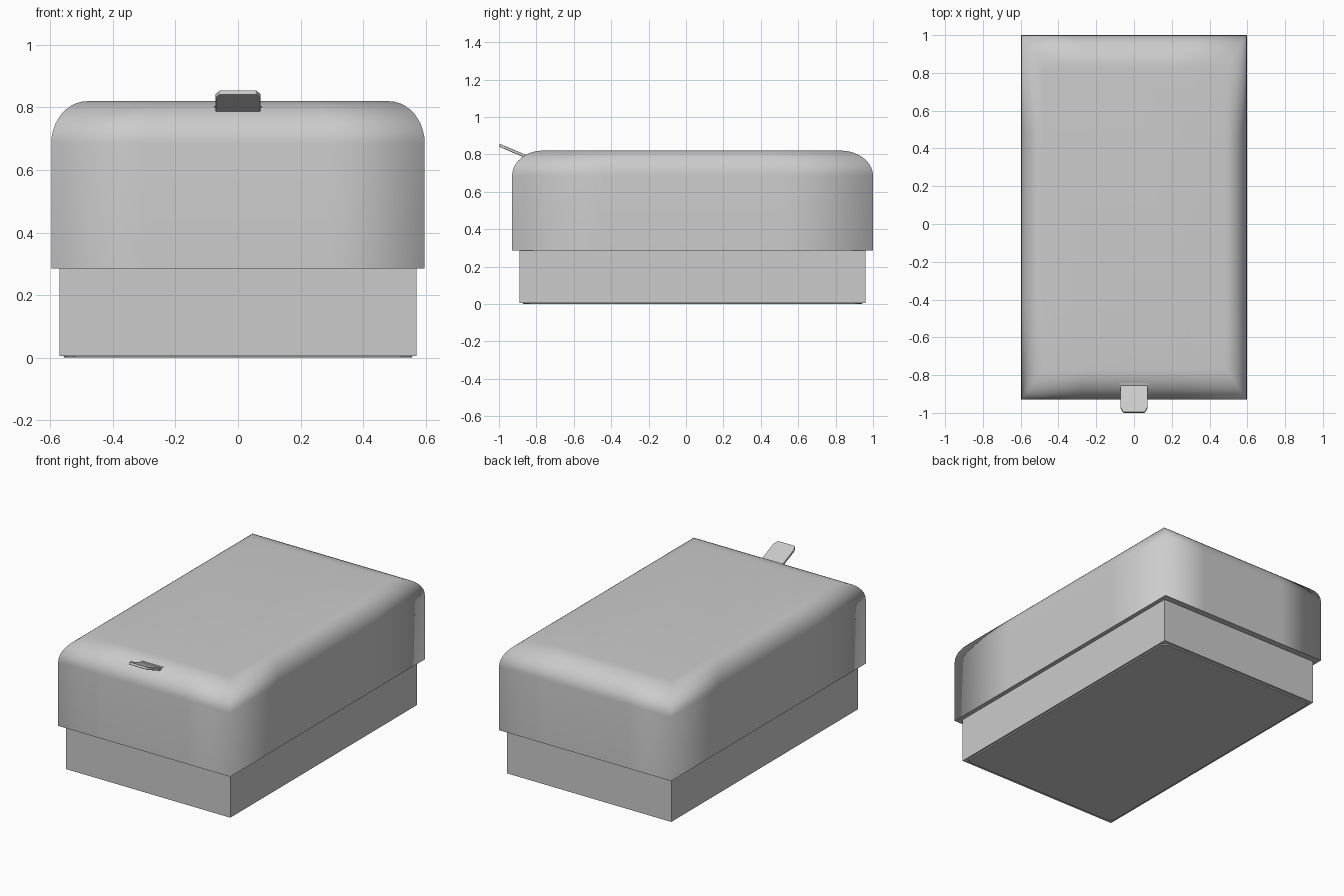
import bpy, bmesh, math
from mathutils import Matrix, Vector

if "Cube" in bpy.data.objects:
    bpy.data.objects.remove(bpy.data.objects["Cube"])


def finish(name, bm):
    bmesh.ops.recalc_face_normals(bm, faces=bm.faces)
    mesh = bpy.data.meshes.new(name)
    bm.to_mesh(mesh)
    bm.free()
    obj = bpy.data.objects.new(name, mesh)
    bpy.context.collection.objects.link(obj)
    return obj


def loft(bm, rings):
    """Skin a stack of closed loops and cap both ends."""
    loops = [[bm.verts.new(p) for p in r] for r in rings]
    n = len(loops[0])
    for a, b in zip(loops, loops[1:]):
        for i in range(n):
            bm.faces.new((a[i], a[(i + 1) % n], b[(i + 1) % n], b[i]))
    bm.faces.new(loops[0])
    bm.faces.new(loops[-1])
    return loops


def rect(x, y0, y1, z, parts=1):
    corners = [Vector(c) for c in ((-x, y0, z), (x, y0, z), (x, y1, z), (-x, y1, z))]
    return [a.lerp(b, i / parts) for a, b in zip(corners, corners[1:] + corners[:1])
            for i in range(parts)]


def rounded_rect(x, y0, y1, z, r, steps=5):
    pts = []
    for k, (cx, cy) in enumerate(((x - r, y1 - r), (r - x, y1 - r), (r - x, y0 + r), (x - r, y0 + r))):
        for i in range(steps + 1):
            a = (k + i / steps) * math.pi / 2
            pts.append((cx + r * math.cos(a), cy + r * math.sin(a), z))
    return pts


# Lid: mitred corners with an elliptical roll into a flat top
rings = [rect(0.597, -0.93, 1.0, 0.285, 4)]
for i in range(11):
    a = i / 10 * math.pi / 2
    s = 1 - math.cos(a)
    rings.append(rect(0.597 - 0.115 * s, -0.93 + 0.165 * s, 1.0 - 0.175 * s,
                      0.685 + 0.135 * math.sin(a), 4))
bm = bmesh.new()
loops = loft(bm, rings)
for f in bm.faces:
    f.smooth = True
n = len(loops[0])
for i in range(n):
    bm.edges.get((loops[0][i], loops[0][(i + 1) % n])).smooth = False
finish("lid", bm)

# Base box, tucked slightly into the lid
bm = bmesh.new()
loft(bm, [rect(0.57, -0.89, 0.96, 0.006), rect(0.57, -0.89, 0.96, 0.30)])
finish("base", bm)

# Thin rounded pad underneath
bm = bmesh.new()
loft(bm, [rounded_rect(0.555, -0.87, 0.94, 0.0, 0.04),
          rounded_rect(0.56, -0.875, 0.945, 0.008, 0.04)])
finish("bottom_pad", bm)

# Pull tab: chamfered outline, tilted up and outwards from the front edge
outline = [(0.072, 0.0), (0.072, 0.135), (0.058, 0.163), (-0.058, 0.163), (-0.072, 0.135), (-0.072, 0.0)]
bm = bmesh.new()
loft(bm, [[(x, -d, z) for x, d in outline] for z in (-0.008, 0.008)])
tab = finish("pull_tab", bm)
tab.data.transform(Matrix.Translation((0, -0.848, 0.785)) @ Matrix.Rotation(math.radians(-23), 4, 'X'))
bev = tab.modifiers.new("soft_edges", 'BEVEL')
bev.width = 0.004
bev.segments = 2

# Tab root collar where the tab leaves the lid
bm = bmesh.new()
loft(bm, [rect(0.076, -0.855, -0.838, 0.78), rect(0.076, -0.85, -0.838, 0.803)])
finish("tab_root", bm)
